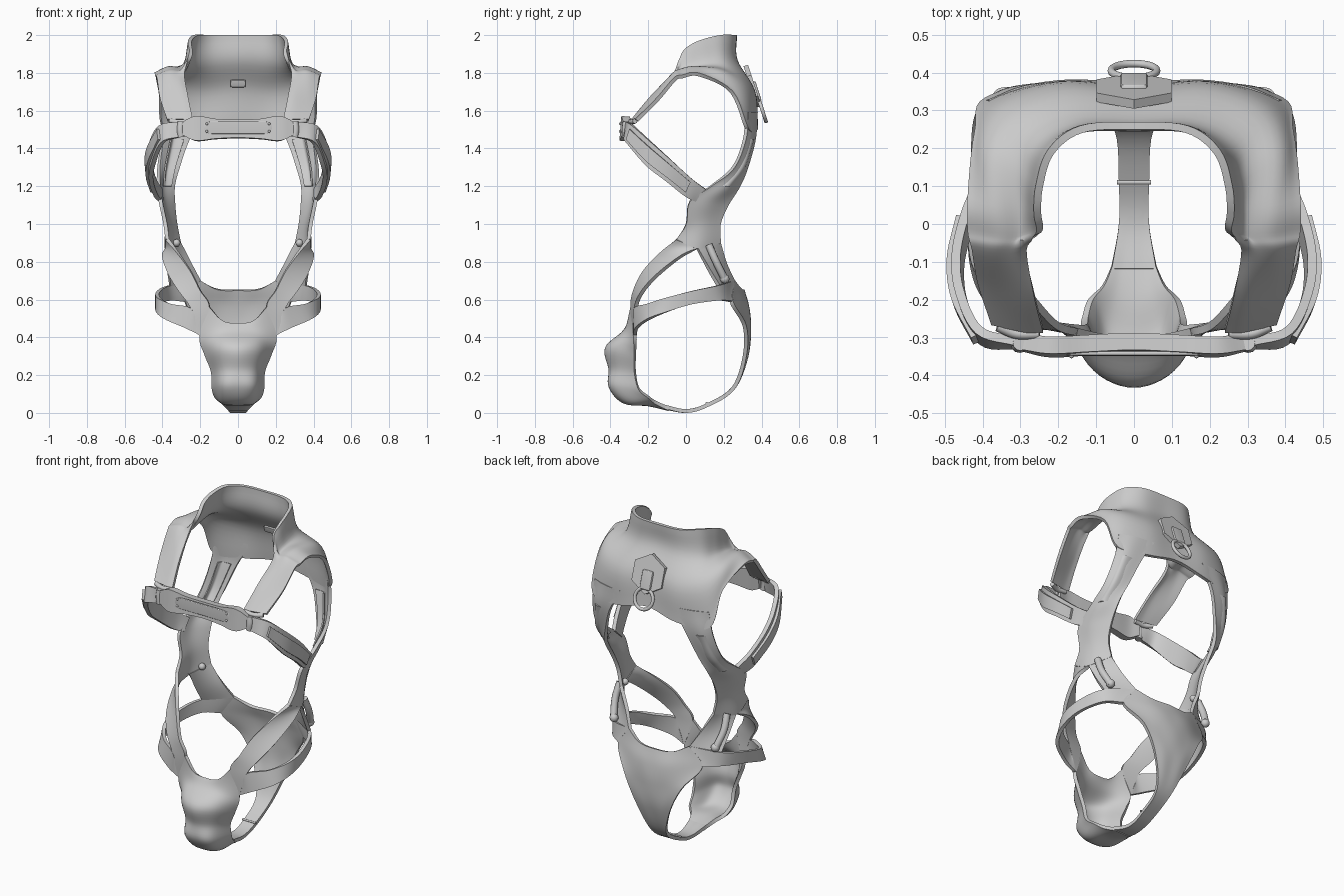
import bpy
import math
from mathutils import Vector

default_cube = bpy.data.objects.get("Cube")
if default_cube:
    bpy.data.objects.remove(default_cube, do_unlink=True)

# One plain grey for the whole harness
grey = bpy.data.materials.new("matte_grey")
grey.use_nodes = True
grey.diffuse_color = (0.6, 0.6, 0.6, 1)
grey.node_tree.nodes["Principled BSDF"].inputs["Base Color"].default_value = grey.diffuse_color


def finish(obj, name):
    """Name an object, give it the material, apply modifiers and smooth it."""
    obj.name = name
    obj.data.materials.append(grey)
    bpy.ops.object.select_all(action="DESELECT")
    obj.select_set(True)
    bpy.context.view_layer.objects.active = obj
    for modifier in list(obj.modifiers):
        bpy.ops.object.modifier_apply(modifier=modifier.name)
    bpy.ops.object.shade_smooth_by_angle(angle=math.radians(40))
    return obj


def spline(points, steps):
    """Sample a smooth curve that passes through the control points."""
    p = [Vector(v) for v in points]
    p = [2 * p[0] - p[1]] + p + [2 * p[-1] - p[-2]]
    samples = []
    for a, b, c, d in zip(p, p[1:], p[2:], p[3:]):
        for i in range(steps):
            t = i / steps
            samples.append(b + (c - a) * t / 2 + (a - b * 2.5 + c * 2 - d / 2) * t * t
                           + ((b - c) * 1.5 + (d - a) / 2) * t ** 3)
    return samples + [p[-2]]


def full(row):
    """Extend a row from the centre line to both sides."""
    return [(-x, y, z) for x, y, z in reversed(row[1:])] + list(row)


def sheet(name, rows, thickness=0.02, mirror=True, steps=6):
    """Loft a smooth sheet of fabric through rows of control points."""
    across = [spline(row, steps) for row in rows]
    columns = [spline(column, steps) for column in zip(*across)]
    count = len(columns[0])
    verts = [v for column in columns for v in column]
    faces = []
    for i in range(len(columns) - 1):
        for j in range(count - 1):
            k = i * count + j
            faces.append((k, k + 1, k + count + 1, k + count))
    mesh = bpy.data.meshes.new(name)
    mesh.from_pydata(verts, [], faces)
    obj = bpy.data.objects.new(name, mesh)
    bpy.context.collection.objects.link(obj)
    solid = obj.modifiers.new("thickness", "SOLIDIFY")
    solid.thickness = thickness
    solid.offset = 0
    if mirror:
        obj.modifiers.new("mirror", "MIRROR").use_mirror_merge = False
    return finish(obj, name)


def inset(rows, margin, push):
    """Narrow a strap and push it outwards, for sewn-on patches."""
    result = []
    for row in rows:
        a, b = Vector(row[0]), Vector(row[-1])
        line = [a.lerp(b, margin), a.lerp(b, 1 - margin)]
        if len(row) > 2:
            line.insert(1, Vector(row[1]))
        result.append([p + Vector((p.x, p.y, 0)).normalized() * push for p in line])
    return result


def tube(name, points, radius):
    """Sweep a round cord along a smooth path."""
    curve = bpy.data.curves.new(name, "CURVE")
    curve.dimensions = "3D"
    curve.bevel_depth = radius
    curve.bevel_resolution = 3
    curve.use_fill_caps = True
    path = curve.splines.new("POLY")
    samples = spline(points, 5)
    path.points.add(len(samples) - 1)
    for point, co in zip(path.points, samples):
        point.co = (*co, 1)
    path.use_smooth = True
    obj = bpy.data.objects.new(name, curve)
    bpy.context.collection.objects.link(obj)
    curve.materials.append(grey)


def stud(name, location, radius=0.012):
    bpy.ops.mesh.primitive_uv_sphere_add(segments=12, ring_count=8, radius=radius, location=location)
    finish(bpy.context.object, name)


def box(name, location, size, tilt=0):
    bpy.ops.mesh.primitive_cube_add(size=1, location=location, rotation=(tilt, 0, 0))
    obj = bpy.context.object
    obj.scale = size
    bevel = obj.modifiers.new("soft_edges", "BEVEL")
    bevel.width = 0.12
    bevel.segments = 2
    return finish(obj, name)


# Collar, upper back and shoulder straps in one sheet, neck edge to armhole
yoke = [
    [(0, .26, 2), (.14, .25, 2), (.22, .19, 2), (.25, .1, 1.98), (.255, .03, 1.95), (.25, -.02, 1.9),
     (.285, -.06, 1.79), (.265, -.18, 1.67), (.24, -.28, 1.55)],
    [(0, .26, 1.87), (.15, .26, 1.86), (.25, .21, 1.85), (.28, .13, 1.845), (.285, .04, 1.83), (.29, -.03, 1.81),
     (.32, -.07, 1.785), (.3, -.18, 1.67), (.28, -.28, 1.55)],
    [(0, .34, 1.72), (.19, .355, 1.7), (.34, .3, 1.73), (.38, .19, 1.8), (.37, .05, 1.825), (.36, -.03, 1.81),
     (.37, -.07, 1.785), (.36, -.17, 1.66), (.33, -.27, 1.55)],
    [(0, .365, 1.54), (.2, .37, 1.5), (.39, .325, 1.5), (.415, .24, 1.7), (.435, .07, 1.79), (.435, -.02, 1.78),
     (.425, -.06, 1.765), (.41, -.15, 1.66), (.375, -.26, 1.55)],
]
sheet("collar_and_back", [full(row) for row in yoke], mirror=False)

# Straps from the back round to the waist, with sewn patches
fork = [(.31, .18, .9), (.375, .06, .87), (.375, -.05, .92)]
waist = [
    [(.17, .37, 1.59), (.29, .355, 1.59), (.38, .32, 1.59)],
    [(.255, .36, 1.45), (.345, .345, 1.45), (.4, .31, 1.45)],
    [(.31, .32, 1.3), (.38, .295, 1.3), (.42, .25, 1.3)],
    [(.34, .28, 1.2), (.4, .215, 1.2), (.42, .13, 1.2)],
    [(.34, .22, 1.1), (.395, .12, 1.11), (.41, .02, 1.12)],
    [(.33, .18, 1), (.37, .09, 1), (.385, 0, 1)],
    fork,
]
sheet("waist_straps", waist)
sheet("back_patches", inset(waist[1:4], 0.25, 0.012), thickness=0.012)
sheet("inner_patches", inset(waist[1:4], 0.25, -0.01), thickness=0.008)

# Front arms run from the fork down to the pouch corner
sheet("front_arms", [
    [fork[2], fork[1]],
    [(.32, -.13, .85), (.395, -.03, .825)],
    [(.25, -.22, .75), (.365, -.15, .73)],
    [(.2, -.27, .65), (.31, -.23, .64)],
    [(.15, -.285, .56), (.25, -.265, .555)],
    [(.195, -.27, .41), (.205, -.27, .41)],
])

# Short rear arms run from the fork to the seat and hip straps
seat_corner, hip_corner = (.2, .25, .7), (.36, .17, .675)
sheet("rear_arms", [
    [fork[0], fork[1]],
    [(.25, .21, .79), (.37, .12, .76)],
    [seat_corner, hip_corner],
])

# Seat panel narrowing to the strap between the legs
seat = [
    [(0, .3, .65), (.11, .285, .655), seat_corner],
    [(0, .325, .56), (.12, .31, .57), (.28, .24, .59)],
    [(0, .335, .45), (.1, .325, .45), (.19, .31, .46)],
    [(0, .32, .3), (.06, .32, .3), (.11, .31, .3)],
    [(0, .25, .13), (.03, .25, .13), (.05, .25, .13)],
    [(0, .11, .04), (.02, .11, .04), (.04, .11, .04)],
    [(0, 0, .01), (.02, 0, .01), (.04, 0, .01)],
    [(0, -.12, .03), (.03, -.12, .03), (.06, -.12, .035)],
]
sheet("seat_panel", [full(row) for row in seat], mirror=False)
tube("crotch_band", [(-.045, .11, .052), (0, .11, .052), (.045, .11, .052)], 0.006)

# Hip straps round the outside of each leg
sheet("hip_straps", [
    [seat_corner, (.28, .24, .59)],
    [hip_corner, (.365, .17, .595)],
    [(.42, .03, .645), (.42, .03, .575)],
    [(.42, -.1, .61), (.425, -.1, .535)],
    [(.35, -.2, .575), (.385, -.2, .495)],
    [(.25, -.265, .555), (.28, -.26, .45)],
    [(.22, -.268, .48), (.2, -.27, .41)],
])

# Rounded pouch at the front
pouch = [
    [(0, -.3, .47), (.08, -.3, .485), (.15, -.285, .56)],
    [(0, -.335, .42), (.1, -.32, .42), (.2, -.27, .41)],
    [(0, -.42, .34), (.1, -.38, .34), (.17, -.27, .31)],
    [(0, -.4, .23), (.08, -.37, .23), (.135, -.27, .22)],
    [(0, -.4, .14), (.08, -.38, .14), (.13, -.25, .13)],
    [(0, -.33, .06), (.075, -.3, .06), (.115, -.2, .085)],
    [(0, -.2, .045), (.045, -.19, .047), (.08, -.16, .055)],
    [(0, -.09, .02), (.03, -.09, .02), (.05, -.09, .022)],
]
sheet("front_pouch", [full(row) for row in pouch], mirror=False)

# Chest strap with its raised patch
chest = [
    [(0, -.31, 1.55), (.12, -.315, 1.555), (.22, -.32, 1.57), (.29, -.31, 1.54)],
    [(0, -.32, 1.455), (.12, -.325, 1.45), (.22, -.33, 1.44), (.29, -.315, 1.47)],
]
sheet("chest_strap", [full(row) for row in chest], thickness=0.045, mirror=False)
box("chest_patch", (0, -.342, 1.51), (.36, .012, .065))

# Padded straps from the chest under each arm
under_arm = [
    [(.31, -.31, 1.54), (.31, -.32, 1.46)],
    [(.41, -.28, 1.52), (.4, -.31, 1.43)],
    [(.46, -.18, 1.43), (.45, -.21, 1.31)],
    [(.47, -.08, 1.34), (.46, -.11, 1.23)],
    [(.445, .03, 1.24), (.435, -.01, 1.15)],
    [(.41, .11, 1.18), (.405, .05, 1.12)],
]
sheet("under_arm_straps", under_arm, thickness=0.024)
sheet("under_arm_pads", inset(under_arm[1:5], 0.2, 0.018), thickness=0.018)

# Buckles, studs and loops on both sides
for side, sign in (("left", 1), ("right", -1)):
    tube(side + "_shoulder_link", [(sign * .25, -.29, 1.545), (sign * .31, -.29, 1.54), (sign * .36, -.27, 1.545)], 0.014)
    tube(side + "_chest_buckle", [(sign * .3, -.315, 1.54), (sign * .305, -.32, 1.5), (sign * .3, -.32, 1.46)], 0.02)
    tube(side + "_hip_loop", [(sign * .36, .12, .89), (sign * .365, .16, .8), (sign * .34, .21, .7)], 0.02)
    stud(side + "_inner_stud", (sign * .325, .12, .9), 0.02)
    stud(side + "_lower_loop_stud", (sign * .34, .205, .71), 0.025)
    for height in (1.49, 1.53):
        stud(side + "_chest_stud", (sign * .165, -.348, height), 0.007)

# Hexagonal plate, holder and ring on the back
tilt = math.radians(-72)
bpy.ops.mesh.primitive_cylinder_add(vertices=6, radius=0.115, depth=0.025,
                                    location=(0, .352, 1.73), rotation=(tilt, 0, 0))
finish(bpy.context.object, "back_plate")
box("ring_holder", (0, .37, 1.7), (.07, .11, .03), tilt)
box("inner_label", (0, .315, 1.745), (.08, .02, .04), math.radians(18))
bpy.ops.mesh.primitive_torus_add(major_radius=0.06, minor_radius=0.01, major_segments=32,
                                 minor_segments=10, location=(0, .405, 1.6), rotation=(tilt, 0, 0))
finish(bpy.context.object, "back_ring")
